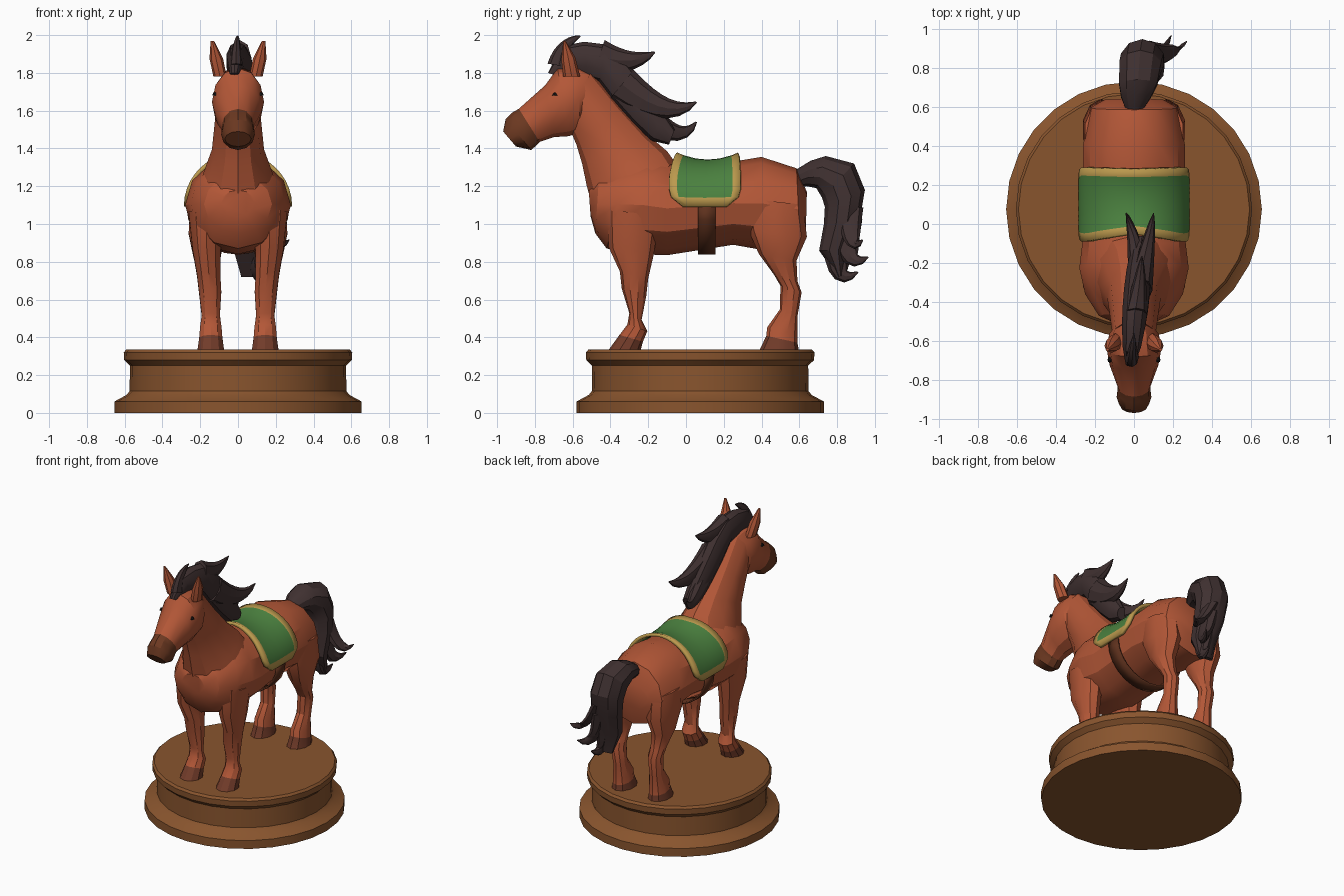
import bpy, bmesh, math
from mathutils import Vector

if "Cube" in bpy.data.objects:
    bpy.data.objects.remove(bpy.data.objects["Cube"])


def material(name, r, g, b):
    m = bpy.data.materials.new(name)
    m.diffuse_color = (r, g, b, 1)
    m.use_nodes = True
    m.node_tree.nodes["Principled BSDF"].inputs["Base Color"].default_value = m.diffuse_color
    return m


COAT = material("chestnut coat", .45, .095, .038)
MUZZLE = material("dark muzzle", .15, .04, .015)
HOOF = material("hoof brown", .17, .045, .023)
HAIR = material("dark hair", .05, .03, .03)
WOOD = material("base wood", .25, .09, .027)
GREEN = material("saddle green", .07, .22, .05)
GOLD = material("gold trim", .50, .32, .075)
STRAP = material("strap leather", .11, .03, .012)
BLACK = material("eye black", .01, .01, .01)


def finish(name, bm, mats):
    bmesh.ops.recalc_face_normals(bm, faces=bm.faces[:])
    me = bpy.data.meshes.new(name)
    bm.to_mesh(me)
    bm.free()
    for m in mats:
        me.materials.append(m)
    me.shade_smooth()
    me.set_sharp_from_angle(angle=math.radians(30))
    ob = bpy.data.objects.new(name, me)
    bpy.context.collection.objects.link(ob)
    return ob


def mirror(ob):
    ob.modifiers.new("Mirror", 'MIRROR').use_mirror_merge = False
    return ob


def loft(name, rings, mats, n=12, split=99):
    """Each ring: profile point (y, z), opposite point (y, z), half width, x centre.
    Faces from ring number 'split' on take the second material."""
    bm = bmesh.new()
    loops = []
    for ya, za, yb, zb, w, *x in rings:
        loop = []
        for i in range(n):
            t = math.tau * i / n
            c = math.cos(t) / 2
            loop.append(bm.verts.new(((x[0] if x else 0) + w * math.sin(t),
                                      (ya + yb) / 2 + (ya - yb) * c,
                                      (za + zb) / 2 + (za - zb) * c)))
        loops.append(loop)
    for k, (a, b) in enumerate(zip(loops, loops[1:])):
        for i in range(n):
            j = (i + 1) % n
            f = bm.faces.new((a[i], a[j], b[j], b[i]))
            f.material_index = int(k >= split)
    bm.faces.new(loops[0])
    bm.faces.new(loops[-1]).material_index = int(split < 99)
    return finish(name, bm, mats)


def leg(name, rings):
    """Rings: back y, front y, height, half width; the last two form the hoof."""
    full = []
    for yb, yf, z, w in rings:
        tilt = .018 if z > .35 else 0
        full.append((yb, z - tilt, yf, z + tilt, w, .144 + .022 * min(1, max(0, (z - .6) * 4))))
    mirror(loft(name, full, [COAT, HOOF], 10, len(rings) - 2))


def hair(name, profile, width, x0, x1):
    """Main hair mass: outer and inner profile points, rounded in width."""
    n = len(profile)
    loft(name, [(*p, width * math.sin(math.pi * (k + .3) / n) ** .5, x0 + (x1 - x0) * k / n)
                for k, p in enumerate(profile)], [HAIR], 10)


def lock(name, a, b, c, size):
    """Tapering lock of hair along a quadratic curve."""
    a, b, c = Vector(a), Vector(b), Vector(c)
    rings = []
    for k in range(8):
        t = k / 7
        p = a * (1 - t) ** 2 + b * 2 * t * (1 - t) + c * t * t
        d = (b - a) * (1 - t) + (c - b) * t
        r = size * (1 - t) ** .8 + .004
        side = Vector((0, -d.z, d.y)).normalized() * r
        u, v = p + side, p - side
        rings.append((u.y, u.z, v.y, v.z, r * .65, p.x))
    loft(name, rings, [HAIR], 8)


def sheet(name, us, vs, point, mats, rule, thick):
    """Grid sheet over point(u, v) given some thickness."""
    bm = bmesh.new()
    g = [[bm.verts.new(point(u, v)) for v in vs] for u in us]
    for i in range(len(us) - 1):
        for j in range(len(vs) - 1):
            f = bm.faces.new((g[i][j], g[i + 1][j], g[i + 1][j + 1], g[i][j + 1]))
            f.material_index = rule((us[i] + us[i + 1]) / 2, (vs[j] + vs[j + 1]) / 2)
    s = finish(name, bm, mats).modifiers.new("Thickness", 'SOLIDIFY')
    s.thickness, s.offset = thick, 0


# Round pedestal
base = [(.655, 0), (.655, .06), (.59, .095), (.574, .115), (.572, .25), (.603, .28),
        (.605, .32), (.592, .335)]
loft("pedestal", [(.075 + r, z, .075 - r, z, r) for r, z in base], [WOOD], 28)

# Body, neck and head
loft("torso", [
    (.64, 1.17, .635, .98, .15), (.585, 1.295, .605, .86, .225), (.40, 1.355, .42, .86, .26),
    (.25, 1.33, .25, .89, .26), (-.1, 1.33, -.1, .835, .265), (-.2, 1.36, -.25, .84, .28),
    (-.3, 1.34, -.42, .87, .25), (-.46, 1.26, -.48, .95, .18),
    (-.515, 1.18, -.505, 1.04, .09)], [COAT])
loft("neck", [
    (-.06, 1.33, -.47, 1.0, .22), (-.1, 1.385, -.525, 1.2, .175), (-.2, 1.47, -.55, 1.32, .138),
    (-.34, 1.62, -.58, 1.42, .125), (-.50, 1.81, -.64, 1.56, .11)], [COAT])
loft("head", [
    (-.50, 1.80, -.535, 1.56, .095), (-.57, 1.835, -.56, 1.485, .128),
    (-.68, 1.825, -.62, 1.465, .138), (-.745, 1.735, -.70, 1.46, .125),
    (-.885, 1.61, -.775, 1.435, .085), (-.92, 1.59, -.787, 1.42, .085),
    (-.955, 1.555, -.82, 1.392, .089), (-.968, 1.49, -.90, 1.41, .07)],
    [COAT, MUZZLE], split=4)
mirror(loft("ears", [
    (-.56, 1.78, -.65, 1.78, .035, .095), (-.585, 1.88, -.66, 1.87, .036, .115),
    (-.637, 1.97, -.65, 1.97, .009, .136)], [COAT], 8))

# Eyes
mirror(loft("eyes", [(-.68, 1.68, -.71, 1.68, .012, .124),
                     (-.69, 1.695, -.70, 1.695, .008, .123)], [BLACK], 8))

# Legs with hooves
leg("front_legs", [
    (-.14, -.42, 1.06, .1), (-.17, -.41, .86, .078), (-.2, -.35, .73, .065),
    (-.21, -.34, .64, .062), (-.235, -.30, .51, .05), (-.205, -.31, .45, .06),
    (-.228, -.352, .395, .064), (-.24, -.41, .333, .074)])
leg("hind_legs", [
    (.62, .3, 1.12, .09), (.64, .33, .95, .1), (.585, .385, .825, .075),
    (.59, .465, .715, .055), (.612, .5, .655, .053), (.59, .497, .53, .049),
    (.59, .43, .435, .06), (.59, .425, .39, .065), (.597, .39, .333, .074)])

# Mane: main mass plus flicked locks
hair("mane", [
    (-.73, 1.80, -.70, 1.79), (-.66, 1.94, -.58, 1.79), (-.54, 1.965, -.52, 1.77),
    (-.42, 1.95, -.46, 1.75), (-.31, 1.86, -.38, 1.64), (-.21, 1.73, -.28, 1.53),
    (-.12, 1.60, -.18, 1.44), (-.06, 1.5, -.09, 1.42)], .07, -.02, .05)
lock("forelock", (-.01, -.68, 1.84), (-.01, -.66, 1.96), (0, -.56, 1.995), .05)
lock("mane_lock_top", (.01, -.46, 1.89), (.03, -.29, 1.83), (.04, -.165, 1.91), .085)
lock("mane_lock_middle", (.03, -.34, 1.74), (.07, -.1, 1.54), (.1, .055, 1.645), .095)
lock("mane_lock_low", (.02, -.24, 1.6), (0, -.03, 1.4), (-.04, .055, 1.54), .075)

# Tail: main mass plus flicked tips
hair("tail", [
    (.57, 1.28, .58, 1.19), (.66, 1.335, .64, 1.20), (.74, 1.36, .69, 1.19),
    (.89, 1.32, .72, 1.14), (.947, 1.18, .735, 1.09), (.92, 1.02, .73, 1.0),
    (.86, .86, .705, .86), (.83, .72, .80, .72)], .115, 0, .085)
lock("tail_lock_back", (.08, .85, 1.03), (.12, .83, .74), (.19, .965, .825), .08)
lock("tail_lock_side", (.08, .87, 1.09), (.2, .86, .83), (.27, .935, .915), .065)
lock("tail_lock_low", (.07, .81, .95), (.1, .77, .65), (.12, .91, .745), .08)


# Saddle cloth with gold border
def saddle_point(s, r):
    t = s * math.pi / 2
    low = min(1, abs(s) * 1.6)
    corner = max(0, abs(s) - .72) / .28
    half = (.165 + .025 * low) * math.sqrt(1 - .62 * corner ** 3)
    return (.276 * math.sin(t), .115 - .015 * low + half * r,
            1.092 + (.238 + .038 * r * r) * math.cos(t))


steps = [-1] + [.88 * i / 9 for i in range(-9, 10)] + [1]
sheet("saddle", steps, [-1, -.78, -.4, 0, .4, .78, 1], saddle_point, [GREEN, GOLD],
      lambda s, r: int(abs(s) > .88 or abs(r) > .78), .022)

# Girth strap under the belly
sheet("girth_strap", [i / 12 for i in range(13)], [.063, .155],
      lambda u, y: (.267 * math.cos(math.pi * u), y, 1.09 - .246 * math.sin(math.pi * u)),
      [STRAP], lambda u, v: 0, .012)
